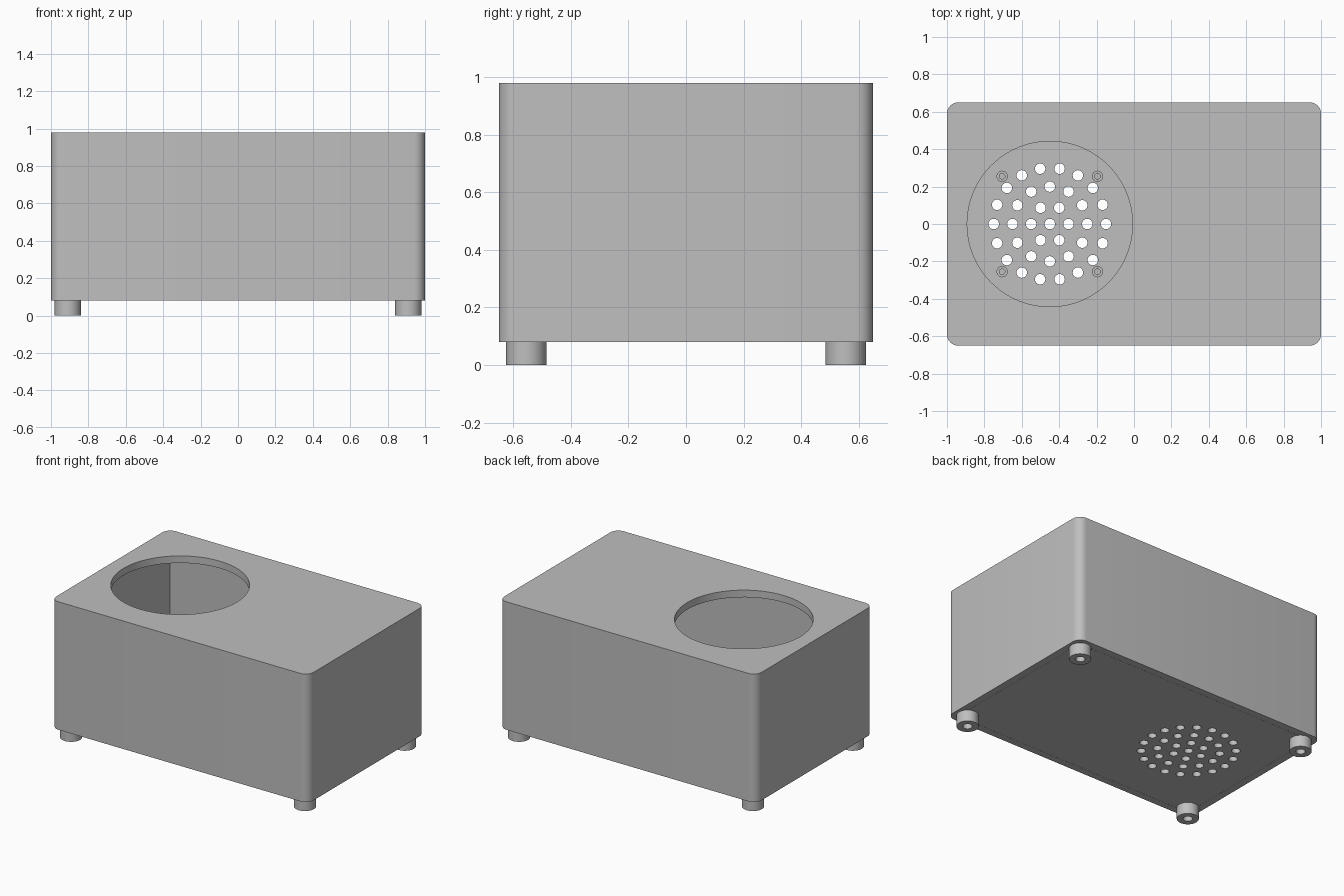
import bpy, bmesh, math
from mathutils import Matrix

if "Cube" in bpy.data.objects:
    bpy.data.objects.remove(bpy.data.objects["Cube"])

grey = bpy.data.materials.new("grey_plastic")
grey.diffuse_color = (0.52, 0.52, 0.52, 1)
grey.use_nodes = True
grey.node_tree.nodes["Principled BSDF"].inputs["Base Color"].default_value = grey.diffuse_color

X, Y, Z0, Z1 = 1.0, 0.65, 0.08, 0.98   # outer case
WALL, CORNER = 0.05, 0.06
CX = -0.45                             # centre of opening and vent


def make(name, bm):
    bmesh.ops.recalc_face_normals(bm, faces=bm.faces)
    me = bpy.data.meshes.new(name)
    bm.to_mesh(me)
    bm.free()
    me.materials.append(grey)
    ob = bpy.data.objects.new(name, me)
    bpy.context.collection.objects.link(ob)
    return ob


def box(name, hx, hy, z0, z1, radius=0):
    bm = bmesh.new()
    bmesh.ops.create_cube(bm, size=1, matrix=Matrix.Translation((0, 0, (z0 + z1) / 2))
                          @ Matrix.Diagonal((2 * hx, 2 * hy, z1 - z0, 1)))
    if radius:
        upright = [e for e in bm.edges
                   if abs(e.verts[0].co.z - e.verts[1].co.z) > 0.01]
        bmesh.ops.bevel(bm, geom=upright, offset=radius, segments=8,
                        profile=0.5, affect='EDGES')
    return make(name, bm)


def cylinders(name, points, r, z0, z1, sides=32):
    bm = bmesh.new()
    for x, y in points:
        bmesh.ops.create_cone(bm, cap_ends=True, segments=sides, radius1=r, radius2=r,
                              depth=z1 - z0,
                              matrix=Matrix.Translation((x, y, (z0 + z1) / 2)))
    return make(name, bm)


def tube(name, x, y, r, hole, z0, z1, sides=40):
    # ring-shaped post, open through the middle
    bm = bmesh.new()
    loops = []
    for rad, z in ((r, z0), (r, z1), (hole, z1), (hole, z0)):
        loops.append([bm.verts.new((x + rad * math.cos(2 * math.pi * i / sides),
                                    y + rad * math.sin(2 * math.pi * i / sides), z))
                      for i in range(sides)])
    for k in range(4):
        a, b = loops[k], loops[(k + 1) % 4]
        for i in range(sides):
            j = (i + 1) % sides
            bm.faces.new((a[i], a[j], b[j], b[i]))
    return smooth(make(name, bm))


def cut(ob, cutter):
    mod = ob.modifiers.new("cut", 'BOOLEAN')
    mod.operation = 'DIFFERENCE'
    mod.solver = 'EXACT'
    mod.object = cutter
    bpy.context.view_layer.objects.active = ob
    bpy.ops.object.modifier_apply(modifier=mod.name)
    bpy.data.objects.remove(cutter)


def smooth(ob):
    bpy.ops.object.select_all(action='DESELECT')
    ob.select_set(True)
    bpy.context.view_layer.objects.active = ob
    bpy.ops.object.shade_smooth_by_angle(angle=math.radians(30))
    return ob


# Case: rounded shell, open below, with a large round opening on top
case = box("case", X, Y, Z0, Z1, CORNER)
cut(case, box("cavity_cutter", X - WALL, Y - WALL, Z0 - 0.1, Z1 - WALL))
cut(case, cylinders("opening_cutter", [(CX, 0)], 0.442, Z1 - 0.2, Z1 + 0.1, 96))
smooth(case)

# Base plate with concentric rings of vent holes
base = box("base_plate", X - WALL - 0.001, Y - WALL - 0.001, Z0, Z0 + 0.05)
vents = [(CX, 0)]
for ring in (1, 2, 3):
    for i in range(6 * ring):
        a = 2 * math.pi * i / (6 * ring)
        vents.append((CX + 0.1 * ring * math.cos(a), 0.1 * ring * math.sin(a)))
cut(base, cylinders("vent_cutter", vents, 0.028, Z0 - 0.1, Z0 + 0.2, 24))
smooth(base)

# Feet with screw holes, and standoffs around the vent
for sx, side in ((-1, "left"), (1, "right")):
    for sy, end in ((-1, "front"), (1, "back")):
        tube(f"foot_{end}_{side}", 0.91 * sx, 0.555 * sy, 0.07, 0.03, 0, Z0)
        tube(f"standoff_{end}_{side}", CX + 0.255 * sx, 0.255 * sy,
             0.03, 0.015, Z0 + 0.05, Z0 + 0.11, 24)
